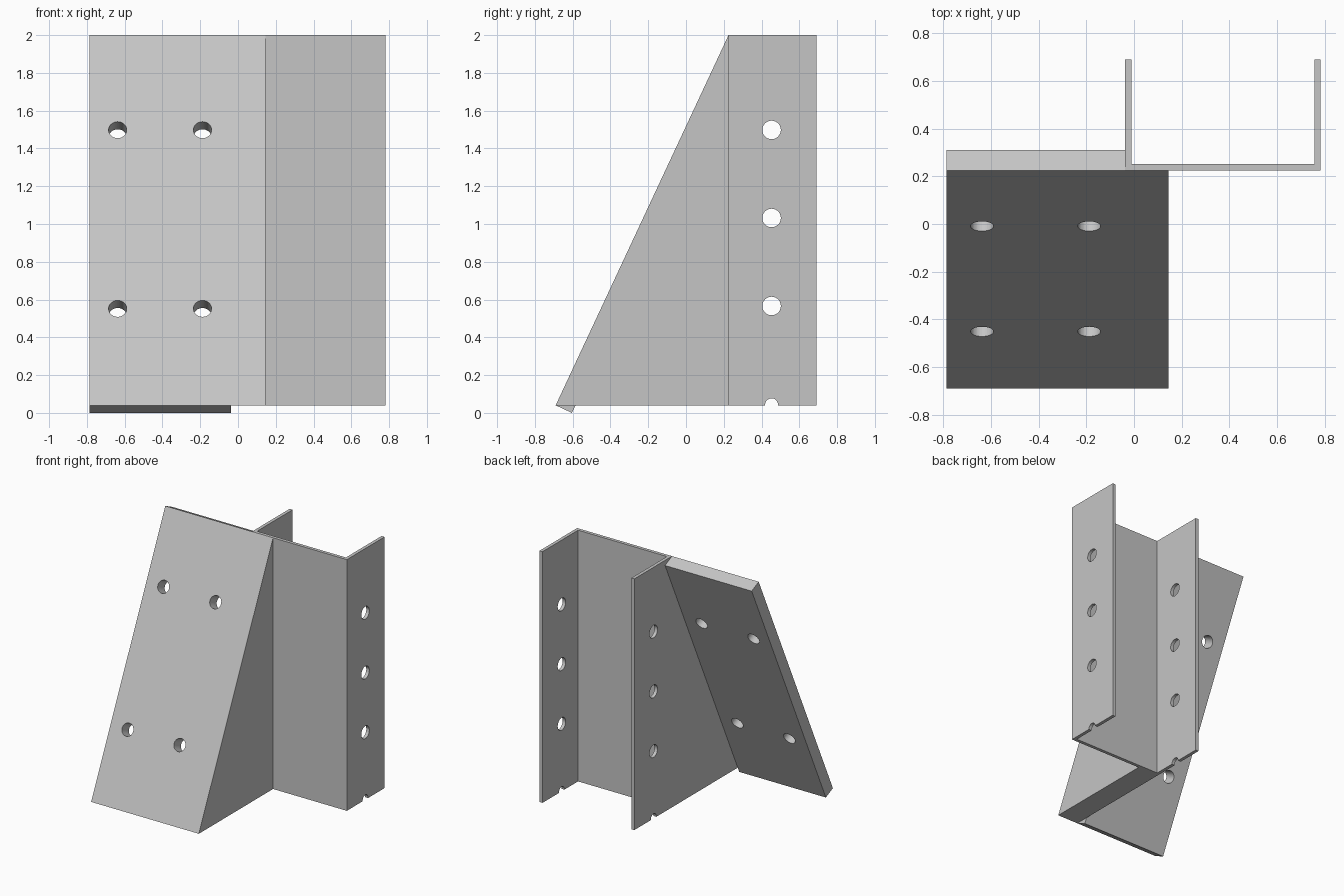
import bpy
import bmesh
from math import atan2
from mathutils import Matrix, Vector

cube = bpy.data.objects.get("Cube")
if cube:
    bpy.data.objects.remove(cube, do_unlink=True)

# Main dimensions
BASE, TOP = 0.04, 2.0
LEFT, RIGHT, BACK, WEB = 0.782, -0.037, 0.69, 0.225
PLATE_X, GUSSET_X, TOE = -0.785, 0.145, -0.69
WALL, THICK = 0.026, 0.095

steel = bpy.data.materials.new("plain_grey_steel")
steel.use_nodes = True
colour = (0.56, 0.56, 0.56, 1)
steel.diffuse_color = colour
steel.node_tree.nodes["Principled BSDF"].inputs["Base Color"].default_value = colour


def finish(name, bm):
    bmesh.ops.recalc_face_normals(bm, faces=bm.faces)
    mesh = bpy.data.meshes.new(name)
    bm.to_mesh(mesh)
    bm.free()
    mesh.materials.append(steel)
    obj = bpy.data.objects.new(name, mesh)
    bpy.context.collection.objects.link(obj)
    return obj


def prism(name, points, sweep):
    """Extrude a closed planar outline along a vector."""
    bm = bmesh.new()
    face = bm.faces.new([bm.verts.new(p) for p in points])
    out = bmesh.ops.extrude_face_region(bm, geom=[face])
    moved = [v for v in out["geom"] if isinstance(v, bmesh.types.BMVert)]
    bmesh.ops.translate(bm, verts=moved, vec=sweep)
    return finish(name, bm)


def drill(target, centres, axis, depth):
    """Cut round holes given as (centre, radius) along an axis."""
    bm = bmesh.new()
    turn = Vector(axis).to_track_quat("Z", "Y").to_matrix().to_4x4()
    for centre, radius in centres:
        bmesh.ops.create_cone(bm, cap_ends=True, segments=40, radius1=radius,
                              radius2=radius, depth=depth,
                              matrix=Matrix.Translation(centre) @ turn)
    cutter = finish(target.name + "_cutter", bm)
    cutter.hide_render = True
    mod = target.modifiers.new("holes", "BOOLEAN")
    mod.operation = "DIFFERENCE"
    mod.solver = "EXACT"
    mod.object = cutter
    bpy.context.view_layer.update()
    graph = bpy.context.evaluated_depsgraph_get()
    cut = bpy.data.meshes.new_from_object(target.evaluated_get(graph))
    target.modifiers.clear()
    target.data = cut
    bpy.data.objects.remove(cutter, do_unlink=True)


# U-shaped channel, open to the back
outline = [(RIGHT, BACK), (RIGHT, WEB), (LEFT, WEB), (LEFT, BACK),
           (LEFT - WALL, BACK), (LEFT - WALL, WEB + WALL),
           (RIGHT + WALL, WEB + WALL), (RIGHT + WALL, BACK)]
channel = prism("channel", [(x, y, BASE) for x, y in outline], (0, 0, TOP - BASE))

# Flange holes, with a small notch at the lower edge
middle = (LEFT + RIGHT) / 2
holes = [((middle, 0.453, z), 0.049) for z in (1.498, 1.032, 0.566)]
holes.append(((middle, 0.453, BASE + 0.003), 0.034))
drill(channel, holes, (1, 0, 0), 2)

# Solid triangular gusset beside the channel
triangle = [(TOE, BASE), (WEB, BASE), (WEB, TOP)]
prism("gusset", [(RIGHT, y, z) for y, z in triangle], (GUSSET_X - RIGHT, 0, 0))

# Sloping plate flush with the front of the gusset
slope = Vector((0, WEB - TOE, TOP - BASE)).normalized()
inward = Vector((0, slope.z, -slope.y))
toe, head = Vector((PLATE_X, TOE, BASE)), Vector((PLATE_X, WEB, TOP))
plate = prism("sloping_plate",
              [toe, head, head + inward * THICK, toe + inward * THICK],
              (RIGHT - PLATE_X, 0, 0))

# Four bolt holes square to the plate
bolts = []
for x in (-0.637, -0.188):
    for z in (1.498, 0.552):
        spot = toe.lerp(head, (z - BASE) / (TOP - BASE))
        bolts.append(((x, spot.y, spot.z), 0.048))
drill(plate, bolts, inward, 0.5)
